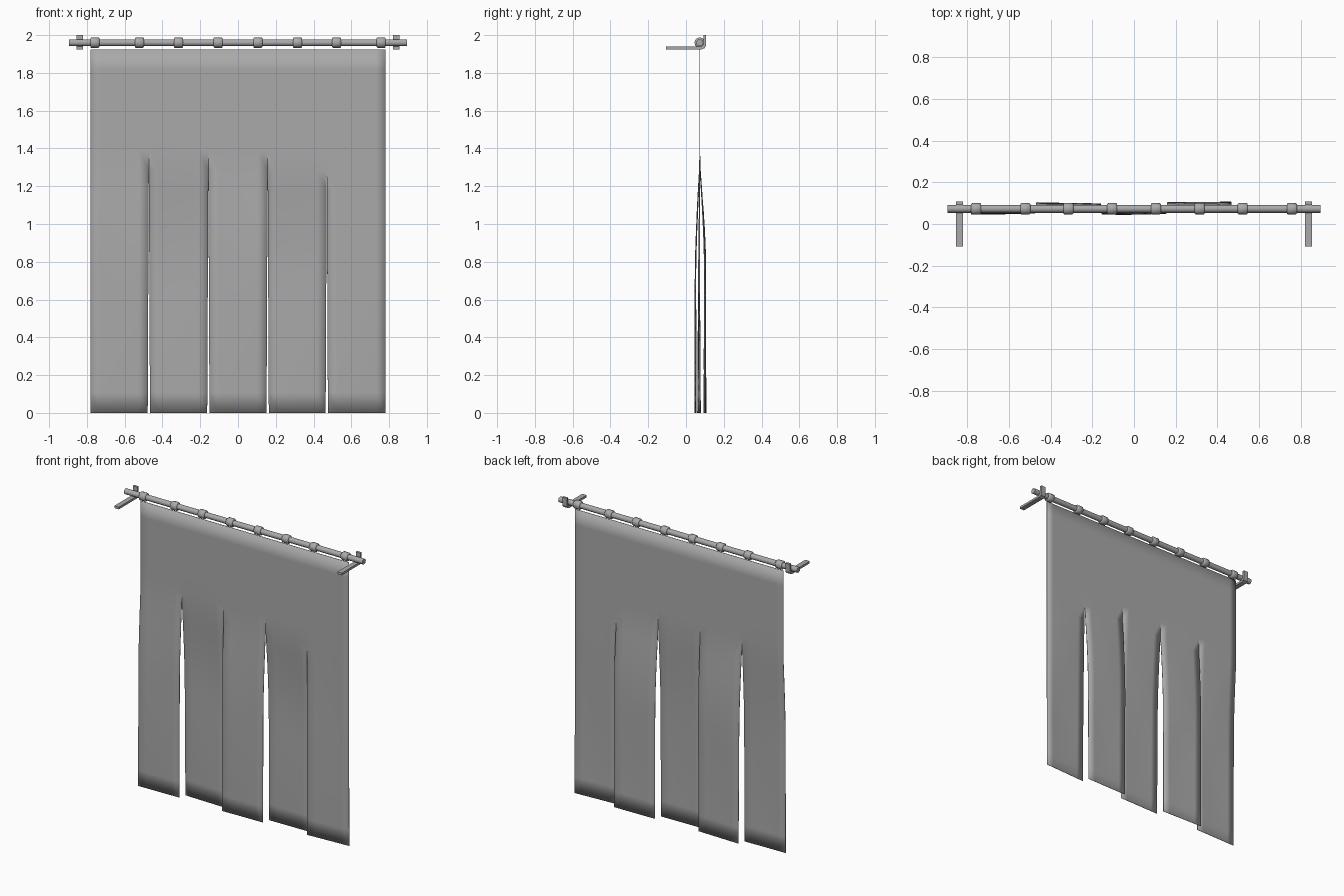
import bpy, bmesh, math
from mathutils import Matrix

cube = bpy.data.objects.get("Cube")
if cube:
    bpy.data.objects.remove(cube, do_unlink=True)

grey = bpy.data.materials.new("soft_grey")
grey.use_nodes = True
COLOUR = (0.4, 0.4, 0.4, 1)
grey.diffuse_color = COLOUR
grey.node_tree.nodes["Principled BSDF"].inputs["Base Color"].default_value = COLOUR

ROD_Y, ROD_Z = 0.073, 1.96
CLOTH_TOP = 1.925


def finish(name, bm, smooth=None):
    """Turn a bmesh into a coloured object, smooth below the given angle."""
    bmesh.ops.recalc_face_normals(bm, faces=bm.faces)
    mesh = bpy.data.meshes.new(name)
    bm.to_mesh(mesh)
    bm.free()
    mesh.materials.append(grey)
    obj = bpy.data.objects.new(name, mesh)
    bpy.context.collection.objects.link(obj)
    if smooth:
        bpy.ops.object.select_all(action='DESELECT')
        obj.select_set(True)
        bpy.context.view_layer.objects.active = obj
        bpy.ops.object.shade_smooth_by_angle(angle=math.radians(smooth))
    return obj


def cylinder(name, x, radius, length, sides, bevel=0):
    """Cylinder lying along x on the rod's axis."""
    bm = bmesh.new()
    place = Matrix.Translation((x, ROD_Y, ROD_Z)) @ Matrix.Rotation(math.pi / 2, 4, 'Y')
    bmesh.ops.create_cone(bm, cap_ends=True, segments=sides, radius1=radius,
                          radius2=radius, depth=length, matrix=place)
    if bevel:
        rims = [e for e in bm.edges if abs(e.verts[0].co.x - e.verts[1].co.x) < 1e-5]
        bmesh.ops.bevel(bm, geom=rims, offset=bevel, segments=1, affect='EDGES')
    return finish(name, bm, 50)


# Rod and the rings that carry the cloth
cylinder("curtain_rod", 0, 0.019, 1.79, 10)
for i, x in enumerate((0.105, 0.315, 0.522, 0.758)):
    for side, sign in (("left", 1), ("right", -1)):
        cylinder(f"ring_{side}_{i + 1}", sign * x, 0.028, 0.048, 12, 0.005)

# Wall brackets: flat arm bent up into a hook behind the rod
hook = [(-0.107, 1.925), (0.085, 1.925), (0.1, 1.932), (0.107, 1.947), (0.107, 2.0),
        (0.092, 2.0), (0.092, 1.95), (0.082, 1.94), (-0.107, 1.94)]
for side, sign in (("left", 1), ("right", -1)):
    bm = bmesh.new()
    face = bm.faces.new([bm.verts.new((sign * 0.837 - 0.017, y, z)) for y, z in hook])
    out = bmesh.ops.extrude_face_region(bm, geom=[face])
    bmesh.ops.translate(bm, vec=(0.034, 0, 0),
                        verts=[v for v in out["geom"] if isinstance(v, bmesh.types.BMVert)])
    finish(f"bracket_{side}", bm)

# Cloth: five hanging strips that join above the slits
slits = (-0.782, -0.472, -0.157, 0.157, 0.47, 0.782)
slit_tops = (1.33, 1.33, 1.29, 1.29, 1.28, 1.28)
sway = (-0.022, 0.026, -0.024, 0.031, -0.004)
twist = (0.003, -0.004, 0.003, 0.002, 0.008)
ROWS, COLS = 18, 6


def drop(z, top):
    """How far a strip has swung away from the flat cloth, from 0 to 1."""
    t = min(max((top - z) / 0.6, 0), 1)
    return math.sin(t * math.pi / 2)


bm = bmesh.new()
for i in range(5):
    x0, x1 = slits[i], slits[i + 1]
    rows = []
    for r in range(ROWS + 1):
        z = CLOTH_TOP * (1 - r / ROWS)
        row = []
        for c in range(COLS + 1):
            u = c / COLS
            top = slit_tops[i] * (1 - u) + slit_tops[i + 1] * u
            low = max(top - z, 0) / top
            left_gap = 0.006 * low if i > 0 else 0
            right_gap = 0.006 * low if i < 4 else 0
            x = (x0 + left_gap) * (1 - u) + (x1 - right_gap) * u
            y = ROD_Y + sway[i] * drop(z, top) + twist[i] * (2 * u - 1) * low
            y += 0.003 * math.sin(math.pi * 2 * low) * math.sin(math.pi * u)
            row.append(bm.verts.new((x, y, z)))
        rows.append(row)
    for a, b in zip(rows, rows[1:]):
        for c in range(COLS):
            bm.faces.new((a[c], a[c + 1], b[c + 1], b[c]))
bmesh.ops.remove_doubles(bm, verts=bm.verts, dist=0.0002)
cloth = finish("split_curtain", bm, 40)
thick = cloth.modifiers.new("thickness", 'SOLIDIFY')
thick.thickness = 0.003
thick.offset = 0
